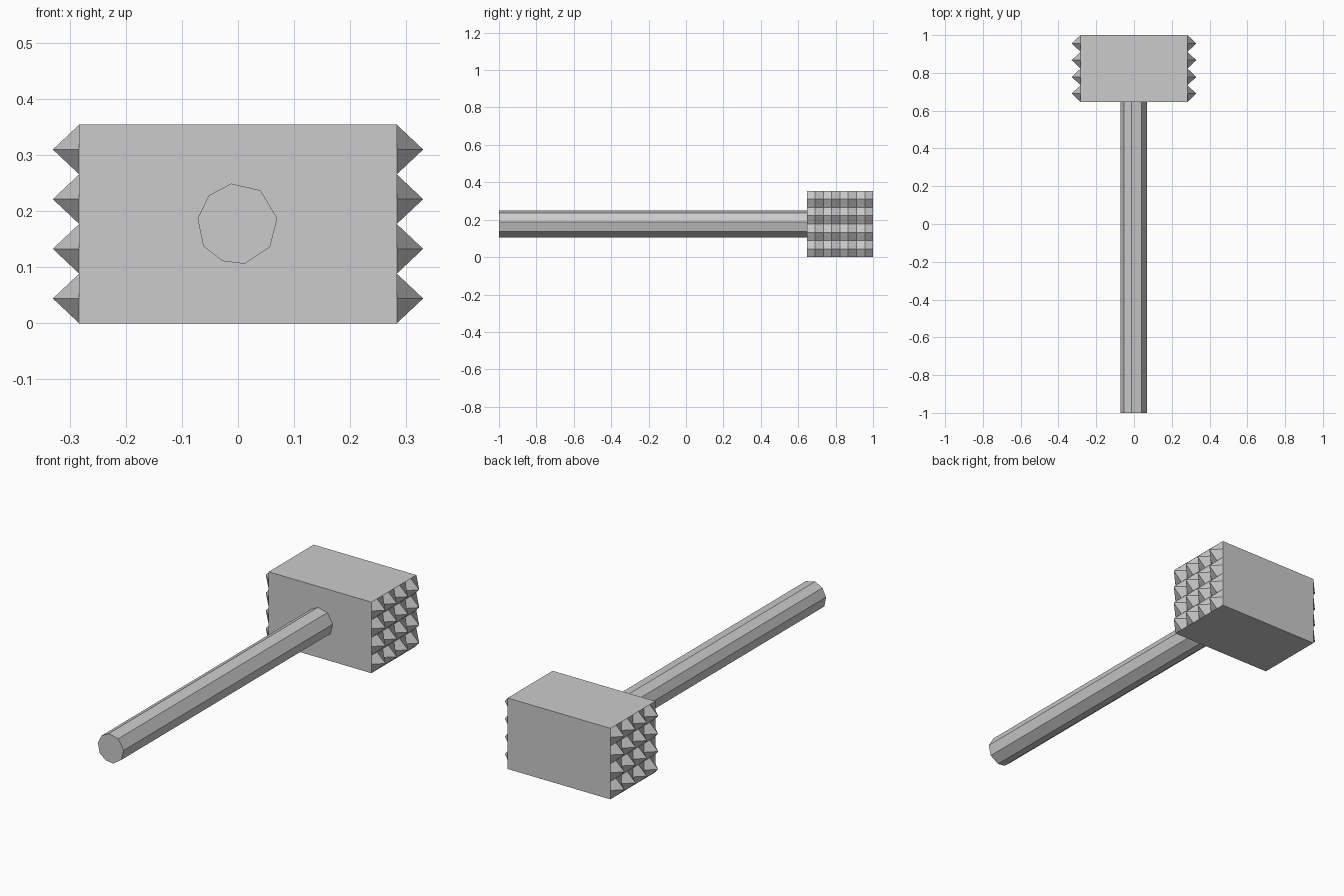
import bpy, bmesh

if "Cube" in bpy.data.objects:
    bpy.data.objects.remove(bpy.data.objects["Cube"])

X, Y0, Y1, H, TIP = 0.283, 0.646, 1.0, 0.354, 0.33
N = 8  # grid cells per striking face (two per spike)


def finish(name, bm):
    bmesh.ops.remove_doubles(bm, verts=bm.verts, dist=1e-5)
    bmesh.ops.recalc_face_normals(bm, faces=bm.faces)
    mesh = bpy.data.meshes.new(name)
    bm.to_mesh(mesh)
    bm.free()
    ob = bpy.data.objects.new(name, mesh)
    bpy.context.collection.objects.link(ob)
    return ob


# Mallet head: four plain sides, and two gridded faces with raised points
bm = bmesh.new()
for side in (-1, 1):
    grid = [[bm.verts.new((side * (TIP if i % 2 and j % 2 else X),
                           Y0 + (Y1 - Y0) * i / N, H * j / N))
             for j in range(N + 1)] for i in range(N + 1)]
    for i in range(N):
        for j in range(N):
            bm.faces.new((grid[i][j], grid[i + 1][j],
                          grid[i + 1][j + 1], grid[i][j + 1]))
    if side < 0:
        left = grid
rim = lambda g: ([g[i][0] for i in range(N)] + [g[N][j] for j in range(N)],
                 [g[i][N] for i in range(N + 1)], [g[0][j] for j in range(N + 1)])
sides = [
    ([g[0] for g in left], [g[0] for g in grid]),    # bottom
    ([g[N] for g in left], [g[N] for g in grid]),    # top
    (left[0], grid[0]),                              # front
    (left[N], grid[N]),                              # back
]
for a, b in sides:
    bm.faces.new(list(a) + list(reversed(b)))
finish("mallet_head", bm)

# Handle: slightly irregular nine-sided rod
profile = [(-0.012, 0.249), (0.04, 0.237), (0.07, 0.187), (0.057, 0.136),
           (0.012, 0.106), (-0.028, 0.111), (-0.062, 0.138),
           (-0.072, 0.187), (-0.052, 0.228)]
bm = bmesh.new()
end = bm.faces.new([bm.verts.new((x, -1.0, z)) for x, z in profile])
ext = bmesh.ops.extrude_face_region(bm, geom=[end], use_keep_orig=True)
moved = [v for v in ext["geom"] if isinstance(v, bmesh.types.BMVert)]
bmesh.ops.translate(bm, verts=moved, vec=(0, 1.0 + Y0 + 0.01, 0))
finish("handle", bm)
